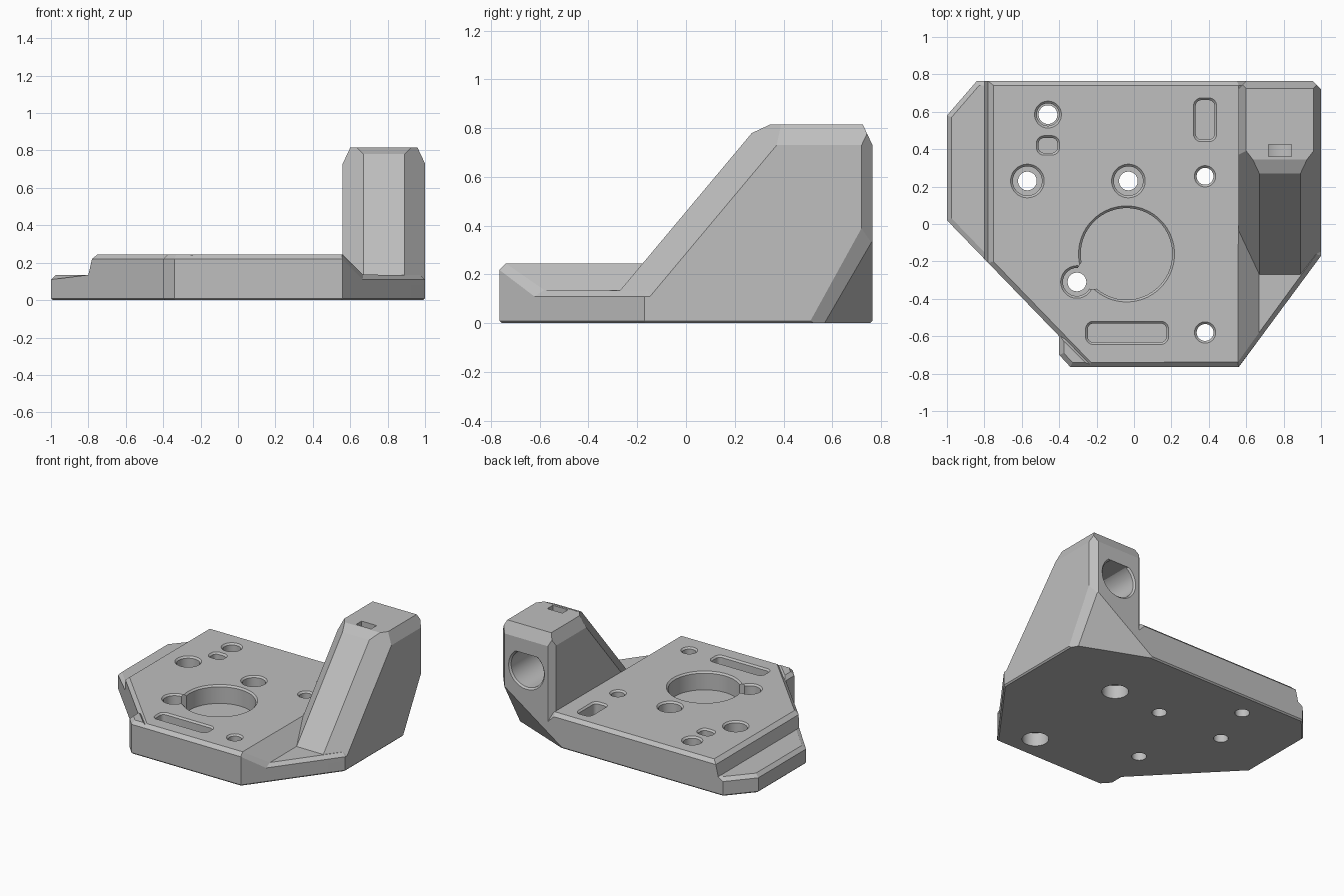
import bpy, bmesh, math
from mathutils import Matrix, Vector

if "Cube" in bpy.data.objects:
    bpy.data.objects.remove(bpy.data.objects["Cube"])

grey = bpy.data.materials.new("plain_grey")
grey.use_nodes = True
grey.diffuse_color = (0.52, 0.52, 0.52, 1)
grey.node_tree.nodes["Principled BSDF"].inputs["Base Color"].default_value = grey.diffuse_color


def make(name, bm):
    bmesh.ops.recalc_face_normals(bm, faces=bm.faces)
    mesh = bpy.data.meshes.new(name)
    bm.to_mesh(mesh)
    bm.free()
    mesh.materials.append(grey)
    obj = bpy.data.objects.new(name, mesh)
    bpy.context.collection.objects.link(obj)
    return obj


def prism(points, direction):
    bm = bmesh.new()
    face = bm.faces.new([bm.verts.new(p) for p in points])
    ext = bmesh.ops.extrude_face_region(bm, geom=[face], use_keep_orig=True)
    moved = [v for v in ext["geom"] if isinstance(v, bmesh.types.BMVert)]
    bmesh.ops.translate(bm, verts=moved, vec=direction)
    bmesh.ops.recalc_face_normals(bm, faces=bm.faces)
    return bm


def slice_off(bm, point, normal):
    """Remove everything on the normal's side of a plane and cap the cut."""
    geom = bm.verts[:] + bm.edges[:] + bm.faces[:]
    bmesh.ops.bisect_plane(bm, geom=geom, dist=1e-5, plane_co=point,
                           plane_no=Vector(normal).normalized(), clear_outer=True)
    bmesh.ops.holes_fill(bm, edges=[e for e in bm.edges if e.is_boundary], sides=0)
    bmesh.ops.recalc_face_normals(bm, faces=bm.faces)


def slice_wall(bm, a, b):
    """Vertical cut through two plan points, keeping the side to the left of a-b."""
    slice_off(bm, (a[0], a[1], 0), (b[1] - a[1], a[0] - b[0], 0))


def soften(bm):
    """Chamfer the upper rims widely and the bottom rim finely."""
    for sign, low, width in ((1, 0.6, 0.025), (-1, 0.9, 0.01)):
        rims = []
        for e in bm.edges:
            if len(e.link_faces) == 2 and e.is_convex:
                a, b = sorted(f.normal.z * sign for f in e.link_faces)
                if b > low and abs(a) < 0.3:
                    rims.append(e)
        bmesh.ops.bevel(bm, geom=rims, offset=width, segments=1,
                        affect='EDGES', profile=0.5)
        bm.normal_update()


def slice_back_corner(bm):
    # Upright chamfer, then the sloping undercut and its narrow border
    slice_wall(bm, (1, 0.72), (0.955, 0.765))
    a, b, c = Vector((0.96, 0.57, 0)), Vector((0.96, 0.765, 0.34)), Vector((0.47, 0.765, 0))
    d, e = Vector((1, 0.505, 0)), Vector((1, 0.72, 0.39))
    for p, q, r in ((a, b, c), (d, e, b)):
        n = (q - p).cross(r - p)
        slice_off(bm, p, n if n.y > 0 else -n)


# Base plate with a low ledge on each side
section = [(-1, 0), (-1, .135), (-.8, .135), (-.775, .245),
           (.56, .245), (.67, .135), (1, .135), (1, 0)]
bm = prism([(x, -.765, z) for x, z in section], (0, 1.53, 0))
slice_wall(bm, (-1, .02), (-.4, -.6))
slice_wall(bm, (.56, -.765), (1, -.17))
slice_wall(bm, (-.84, .765), (-1, .58))
soften(bm)
slice_back_corner(bm)
plate = make("base_plate", bm)

# Small lug at the front corner
lug_plan = [(-.4, -.59), (-.4, -.7), (-.34, -.765), (-.2, -.765), (-.355, -.61)]
bm = prism([(x, y, 0) for x, y in lug_plan], (0, 0, .245))
soften(bm)
make("corner_lug", bm)

# Tower with a chamfered ramp
bm = prism([(.56, -.27, .02), (1, -.27, .02), (1, .765, .02), (.56, .765, .02)], (0, 0, .795))
ramp = Vector((0, -.645, .54)).normalized()
slice_off(bm, (.78, -.27, .135), ramp)
slice_off(bm, (.67, -.27, .135), ramp + Vector((-1, 0, 0)))
slice_off(bm, (.89, -.27, .135), ramp + Vector((1, 0, 0)))
slice_off(bm, (.78, .27, .78), (0, -.035, .075))
slice_off(bm, (1, 0, .73), (.085, 0, .04))
slice_off(bm, (.56, 0, .73), (-.085, 0, .04))
slice_off(bm, (.78, .765, .73), (0, .085, .04))
slice_wall(bm, (.56, -.765), (1, -.17))
slice_wall(bm, (.6, .765), (.56, .725))
slice_back_corner(bm)
tower = make("tower", bm)


def rounded_loft(cx, cy, w, h, r, levels):
    """Rounded rectangle (or circle) lofted through (height, growth) levels."""
    bm = bmesh.new()
    rings = []
    for z, grow in levels:
        ring = []
        for k, (sx, sy) in enumerate(((1, 1), (-1, 1), (-1, -1), (1, -1))):
            for i in range(12):
                t = (k + (i + 0.5) / 12) * math.pi / 2
                ring.append(bm.verts.new((cx + sx * (w / 2 - r) + (r + grow) * math.cos(t),
                                          cy + sy * (h / 2 - r) + (r + grow) * math.sin(t), z)))
        rings.append(ring)
    for low, high in zip(rings, rings[1:]):
        for i in range(len(low)):
            j = (i + 1) % len(low)
            bm.faces.new((low[i], low[j], high[j], high[i]))
    bm.faces.new(rings[0][::-1])
    bm.faces.new(rings[-1])
    bmesh.ops.recalc_face_normals(bm, faces=bm.faces)
    return bm


def carve(target, bm):
    cutter = make("cutter", bm)
    cutter.hide_render = True
    mod = target.modifiers.new("carve", 'BOOLEAN')
    mod.operation = 'DIFFERENCE'
    mod.solver = 'EXACT'
    mod.object = cutter
    bpy.context.view_layer.objects.active = target
    bpy.ops.object.modifier_apply(modifier=mod.name)
    bpy.data.objects.remove(cutter)


def pocket(cx, cy, w, h, r, floor=.11):
    carve(plate, rounded_loft(cx, cy, w, h, r, [(floor, 0), (.233, 0), (.245, .012), (.3, .012)]))


# Round motor recess, with a short neck to its neighbouring screw hole
pocket(-.04, -.16, .49, .49, .245)
neck = Vector((-.26, -.15, 0)).normalized()
side = Vector((-neck.y, neck.x, 0))
mid = Vector((-.04, -.16, .11)) + neck * .225
carve(plate, prism([mid + neck * u * .04 + side * v * .065
                    for u, v in ((-1, -1.6), (1, -1), (1, 1), (-1, 1.6))], (0, 0, .2)))

# Screw holes, recessed from above
for x, y, r in ((-.46, .585, .06), (-.57, .23, .078), (-.03, .23, .078), (-.305, -.31, .075)):
    pocket(x, y, 2 * r, 2 * r, r)
    carve(plate, rounded_loft(x, y, .1, .1, .05, [(-.05, 0), (.2, 0)]))

# Screw holes, recessed from below
for y in (.255, -.58):
    pocket(.38, y, .09, .09, .045, floor=.05)
    carve(plate, rounded_loft(.38, y, .18, .18, .09, [(-.05, 0), (.1, 0)]))

# Rounded slots
pocket(.38, .557, .1, .21, .03)
pocket(-.037, -.582, .42, .1, .03)
pocket(-.46, .42, .1, .08, .03)

# Rod socket in the back of the tower, flattened at the top
bm = rounded_loft(.775, .51, .27, .27, .135, [(-.8, .012), (-.765, .012), (-.753, 0), (-.25, 0)])
slice_off(bm, (0, .625, 0), (0, 1, 0))
bm.transform(Matrix.Rotation(math.pi / 2, 4, 'X'))
carve(tower, bm)

# Nut slot in the top of the tower
carve(tower, prism([(.718, .36, .55), (.842, .36, .55), (.842, .425, .55), (.718, .425, .55)], (0, 0, .4)))

# Smooth round walls, keep chamfers crisp
for obj in (plate, tower):
    bpy.ops.object.select_all(action='DESELECT')
    obj.select_set(True)
    bpy.context.view_layer.objects.active = obj
    bpy.ops.object.shade_smooth_by_angle(angle=math.radians(20))
